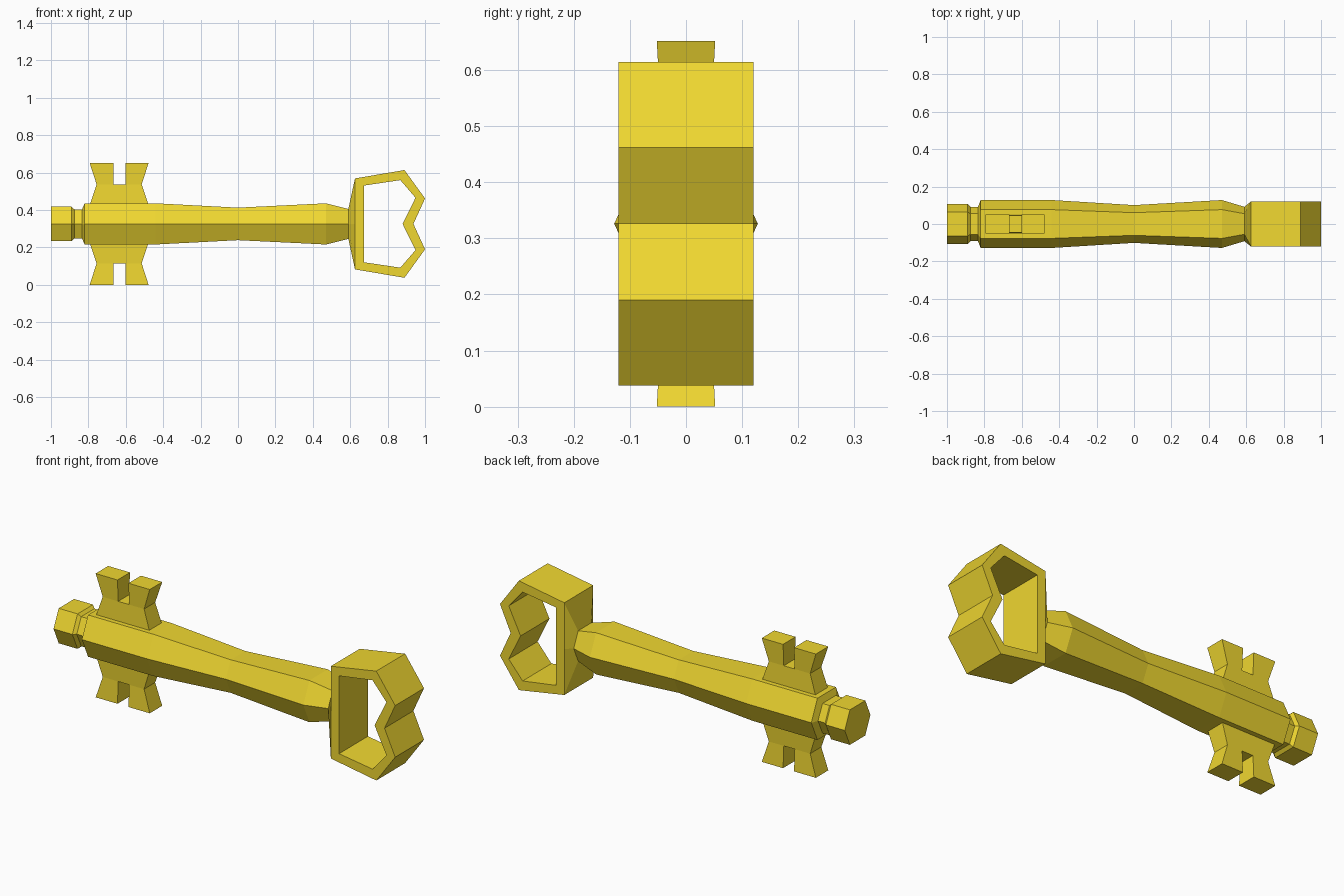
import bpy, bmesh

if "Cube" in bpy.data.objects:
    bpy.data.objects.remove(bpy.data.objects["Cube"])

MID = 0.326  # height of the key's long axis

gold = bpy.data.materials.new("gold")
gold.diffuse_color = (0.87, 0.68, 0.03, 1)
gold.use_nodes = True
gold.node_tree.nodes["Principled BSDF"].inputs["Base Color"].default_value = gold.diffuse_color


def finish(bm, name):
    bmesh.ops.recalc_face_normals(bm, faces=bm.faces)
    mesh = bpy.data.meshes.new(name)
    bm.to_mesh(mesh)
    bm.free()
    mesh.materials.append(gold)
    obj = bpy.data.objects.new(name, mesh)
    bpy.context.collection.objects.link(obj)
    return obj


# Shaft: six-sided loft along x; (x, half width, half height, flat-top ratio)
stations = [
    (-1.0, 0.107, 0.092, 0.6), (-0.89, 0.107, 0.092, 0.6),
    (-0.875, 0.092, 0.078, 0.6), (-0.834, 0.092, 0.078, 0.6),
    (-0.82, 0.128, 0.11, 0.6), (-0.44, 0.128, 0.11, 0.6),
    (0.0, 0.101, 0.087, 0.6), (0.47, 0.128, 0.11, 0.6),
    (0.59, 0.092, 0.08, 0.6),
    (0.625, 0.12, 0.241, 1.0),  # flares into the rectangular bow
]
bm = bmesh.new()
rings = []
for x, w, h, f in stations:
    section = [(1, 0), (f, 1), (-f, 1), (-1, 0), (-f, -1), (f, -1)]
    rings.append([bm.verts.new((x, y * w, MID + z * h)) for y, z in section])
for a, b in zip(rings, rings[1:]):
    for i in range(6):
        j = (i + 1) % 6
        bm.faces.new((a[i], a[j], b[j], b[i]))
bm.faces.new(rings[0])
finish(bm, "shaft")

# Bow: heart-like ring, upper half profile mirrored about the axis
outer = [(0.625, 0.243), (0.89, 0.288), (1.0, 0.136), (0.938, 0)]
inner = [(0.673, 0.205), (0.868, 0.234), (0.949, 0.14), (0.88, 0)]


def mirrored(half):
    return half + [(x, -z) for x, z in reversed(half[:-1])]


bm = bmesh.new()
loops = [[bm.verts.new((x, y, MID + z)) for x, z in mirrored(p)]
         for p, y in ((outer, -0.12), (inner, -0.12), (inner, 0.12), (outer, 0.12))]
for k in range(4):
    a, b = loops[k], loops[(k + 1) % 4]
    for i in range(7):
        j = (i + 1) % 7
        bm.faces.new((a[i], a[j], b[j], b[i]))
finish(bm, "bow")

# Bits: waisted, notched teeth above and below; (height, half depth, x positions)
rows = [
    (0.1, 0.052, (-0.793, -0.666, -0.602, -0.478)),
    (0.211, 0.046, (-0.756, -0.666, -0.602, -0.515)),
    (0.326, 0.052, (-0.793, -0.666, -0.602, -0.478)),
]
for name, side in (("upper_bit", 1), ("lower_bit", -1)):
    bm = bmesh.new()
    front, back = [[[bm.verts.new((x, s * d, MID + side * z)) for x in xs]
                    for z, d, xs in rows] for s in (-1, 1)]
    for r, c in ((0, 0), (0, 1), (0, 2), (1, 0), (1, 2)):
        for g in (front, back):
            bm.faces.new((g[r][c], g[r][c + 1], g[r + 1][c + 1], g[r + 1][c]))
    # Bridge the open borders of the front and back faces
    path = [(0, 0), (0, 1), (0, 2), (0, 3), (1, 3), (2, 3),
            (2, 2), (1, 2), (1, 1), (2, 1), (2, 0), (1, 0)]
    for (r, c), (s, d) in zip(path, path[1:] + path[:1]):
        bm.faces.new((front[r][c], front[s][d], back[s][d], back[r][c]))
    finish(bm, name)
